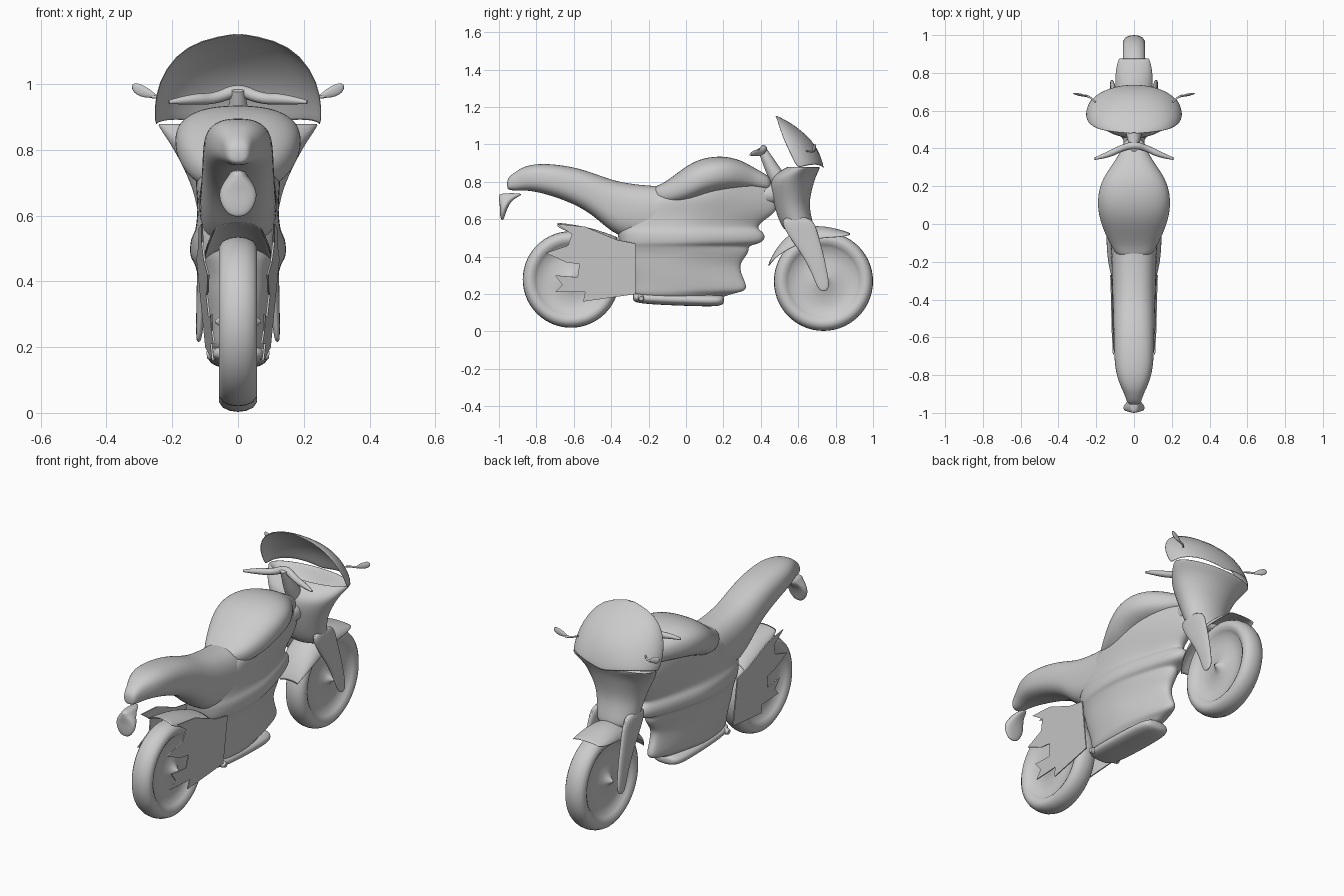
import bpy, bmesh
from math import sin, cos, pi, copysign

cube = bpy.data.objects.get("Cube")
if cube:
    bpy.data.objects.remove(cube)

grey = bpy.data.materials.new("plain grey")
grey.use_nodes = True
grey.diffuse_color = (0.6, 0.6, 0.6, 1)
grey.node_tree.nodes["Principled BSDF"].inputs["Base Color"].default_value = (0.6, 0.6, 0.6, 1)


def add(name, bm, smooth=True, subsurf=0, thick=0.0):
    """Turn a bmesh into a finished object."""
    bmesh.ops.recalc_face_normals(bm, faces=bm.faces)
    mesh = bpy.data.meshes.new(name)
    bm.to_mesh(mesh)
    bm.free()
    mesh.materials.append(grey)
    if smooth:
        mesh.shade_smooth()
    ob = bpy.data.objects.new(name, mesh)
    bpy.context.collection.objects.link(ob)
    if thick:
        mod = ob.modifiers.new("thickness", 'SOLIDIFY')
        mod.thickness = thick
        mod.offset = 0
    if subsurf:
        mod = ob.modifiers.new("smooth", 'SUBSURF')
        mod.levels = mod.render_levels = subsurf


def skin(bm, rows, closed):
    """Join rows of points with quads."""
    rows = [[bm.verts.new(p) for p in row] for row in rows]
    for a, b in zip(rows, rows[1:]):
        n = len(a)
        for i in range(n if closed else n - 1):
            j = (i + 1) % n
            bm.faces.new((a[i], a[j], b[j], b[i]))
    return rows


def power(v, e):
    return copysign(abs(v) ** (2 / e), v)


def loft(name, axis, sections, e=2.4, taper=0.0, n=24):
    """Rounded sections (position, low, high, half width, x centre) along y or z."""
    rows = []
    for t, lo, hi, w, *xc in sections:
        ring = []
        for i in range(n):
            a = 2 * pi * i / n
            s = power(sin(a), e)
            x = (xc[0] if xc else 0) + w * power(cos(a), e) * (1 - taper * max(0, s))
            c = (lo + hi) / 2 + s * (hi - lo) / 2
            ring.append((x, c, t) if axis == 'z' else (x, t, c))
        rows.append(ring)
    bm = bmesh.new()
    rings = skin(bm, rows, True)
    bm.faces.new(rings[0])
    bm.faces.new(rings[-1])
    add(name, bm, subsurf=2)


def guard(name, stations):
    """Thin arched sheet from stations (y, z, half width, drop)."""
    rows = [[(w * sin(a), y, z - d * (1 - cos(a)))
             for a in (pi / 2 * k / 8 for k in range(-8, 9))] for y, z, w, d in stations]
    bm = bmesh.new()
    skin(bm, rows, False)
    add(name, bm, subsurf=1, thick=0.006)


def rod(name, points):
    """Tapered tube through points (x, y, z, radius)."""
    cu = bpy.data.curves.new(name, 'CURVE')
    cu.dimensions = '3D'
    cu.bevel_depth = 1
    cu.bevel_resolution = 4
    cu.use_fill_caps = True
    sp = cu.splines.new('NURBS')
    sp.points.add(len(points) - 1)
    for p, (x, y, z, r) in zip(sp.points, points):
        p.co = (x, y, z, 1)
        p.radius = r
    sp.use_endpoint_u = True
    sp.order_u = 3
    sp.use_smooth = True
    cu.materials.append(grey)
    ob = bpy.data.objects.new(name, cu)
    bpy.context.collection.objects.link(ob)


# Wheels: one turned profile with a recessed disc and pointed hub
def wheel(name, y, z, radius):
    half = [(0.004, .07), (.02, .05), (.045, .032), (.12, .027), (.18, .03), (.195, .046),
            (.215, .058), (.235, .058), (.252, .046), (.262, .024)]
    prof = half + [(.265, 0)] + [(r, -x) for r, x in reversed(half)]
    k = radius / .265
    rows = [[(x, y + r * k * cos(a), z + r * k * sin(a)) for r, x in prof]
            for a in (2 * pi * i / 56 for i in range(57))]
    bm = bmesh.new()
    skin(bm, rows, False)
    bmesh.ops.remove_doubles(bm, verts=bm.verts, dist=0.0002)
    add(name, bm)


wheel("front_wheel", .735, .268, .265)
wheel("rear_wheel", -.615, .278, .258)

# Engine and frame mass with ridged front
loft("engine_body", 'z', [
    (.175, -.26, .2, .075), (.2, -.29, .23, .088), (.215, -.3, .325, .095), (.25, -.3, .325, .1),
    (.3, -.31, .3, .108), (.36, -.33, .285, .115), (.41, -.34, .33, .122), (.44, -.35, .34, .13),
    (.46, -.355, .335, .137), (.475, -.36, .425, .15), (.53, -.37, .425, .148),
    (.55, -.37, .375, .132), (.59, -.375, .41, .127), (.64, -.37, .49, .125),
    (.7, -.3, .5, .132), (.75, -.16, .48, .125), (.79, -.02, .46, .11), (.82, .08, .44, .09)],
    e=3, taper=.6)

# Fuel tank
loft("fuel_tank", 'y', [
    (-.18, .7, .775, .08), (-.13, .67, .785, .115), (-.05, .67, .845, .155), (.03, .69, .905, .185),
    (.12, .73, .935, .197), (.22, .75, .938, .18), (.31, .76, .91, .12), (.38, .76, .865, .07),
    (.46, .75, .825, .05)])

# Seat and raised tail with a narrow round tip
loft("seat_tail", 'y', [
    (-.957, .765, .805, .022), (-.945, .755, .83, .038), (-.9, .752, .862, .05),
    (-.86, .755, .885, .072), (-.77, .742, .902, .104), (-.6, .685, .882, .108),
    (-.48, .61, .842, .11), (-.37, .5, .8, .115), (-.2, .48, .778, .12), (-.08, .5, .778, .12),
    (.06, .5, .78, .11)], e=2.5)

# Tail lamp hanging under the tail
loft("tail_lamp", 'z', [
    (.595, -.99, -.975, .022), (.63, -.995, -.965, .052), (.67, -.995, -.95, .06),
    (.7, -1.0, -.93, .045), (.72, -1.0, -.9, .03), (.74, -1.0, -.86, .02)])

# Belly pan
loft("belly_pan", 'y', [
    (-.285, .17, .2, .05), (-.27, .15, .21, .085), (-.1, .14, .205, .092), (.1, .133, .2, .09),
    (.18, .135, .195, .08), (.205, .15, .19, .05)])

# Front cowl, dished on top
loft("front_cowl", 'z', [
    (.52, .54, .69, .11), (.58, .5, .68, .118), (.66, .475, .66, .132), (.72, .46, .665, .155),
    (.78, .45, .68, .185), (.83, .46, .695, .215), (.875, .53, .72, .247), (.885, .55, .71, .245),
    (.83, .55, .68, .16), (.79, .59, .65, .06)], e=2.0)

# Steering neck
rod("steering_neck", [(0, .4, .72, .05), (0, .45, .74, .06), (0, .53, .74, .06)])

# Windshield: arched rows between a centre line and a rear edge
centre = [(.738, .862), (.72, .94), (.675, 1.02), (.595, 1.09), (.53, 1.13), (.48, 1.153)]
edge = [(.25, .595, .872), (.255, .57, .925), (.242, .53, 1.005), (.192, .5, 1.087),
        (.115, .487, 1.134), (.004, .478, 1.153)]
rows = []
for k, ((cy, cz), (ex, ey, ez)) in enumerate(zip(centre, edge)):
    lift = .025 if k == 0 else 0
    rows.append([(ex * sin(a), ey + (cy - ey) * cos(a),
                  ez + (cz - ez) * cos(a) + lift * abs(sin(2 * a)))
                 for a in (pi / 2 * i / 10 for i in range(-10, 11))])
bm = bmesh.new()
skin(bm, rows, False)
add("windshield", bm, subsurf=1, thick=0.004)

# Front fender and rear wheel guard
guard("front_fender", [
    (.44, .355, .05, .01), (.48, .44, .08, .04), (.55, .52, .092, .08), (.64, .562, .097, .08),
    (.74, .562, .098, .06), (.82, .542, .096, .04), (.878, .525, .078, .01)])
guard("rear_guard", [
    (-.69, .58, .07, .02), (-.6, .568, .088, .05), (-.5, .55, .1, .07), (-.36, .5, .11, .06)])

# Handlebar with central stem
rod("handlebar", [(-.21, .345, .945, .006), (-.14, .365, .955, .017), (-.07, .4, .955, .017),
                  (0, .42, .985, .02), (.07, .4, .955, .017), (.14, .365, .955, .017),
                  (.21, .345, .945, .006)])
rod("handlebar_stem", [(0, .4, .985, .02), (0, .43, .93, .03), (0, .47, .85, .04),
                       (0, .52, .77, .05)])

# Swingarm side outline with ragged rear edge (y, z)
outline = [(-.69, .575), (-.54, .56), (-.37, .49), (-.27, .47), (-.27, .2), (-.55, .16),
           (-.54, .21), (-.7, .21), (-.66, .25), (-.7, .3), (-.58, .29), (-.57, .36),
           (-.64, .37), (-.75, .42), (-.63, .46), (-.61, .52)]

for side, s in (("left", 1), ("right", -1)):
    bm = bmesh.new()
    bm.faces.new([bm.verts.new((s * (.076 + .1 * (z - .16) + .06 * (y + .55)), y, z))
                  for y, z in outline])
    add(side + "_swingarm_plate", bm, smooth=False, thick=0.006)

    # Fork leg tapering to the axle
    loft(side + "_fork_leg", 'z', [
        (.215, .725, .745, .005, s * .12), (.235, .7, .77, .01, s * .118),
        (.32, .67, .755, .014, s * .113), (.42, .615, .735, .016, s * .109),
        (.52, .54, .705, .018, s * .104), (.62, .49, .68, .024, s * .1)])

    # Mirror: thin stem ending in a flat paddle
    rod(side + "_mirror_stem", [(s * .205, .645, .965, .004), (s * .23, .675, .96, .005),
                                (s * .26, .68, .962, .006)])
    bm = bmesh.new()
    bmesh.ops.create_uvsphere(bm, u_segments=16, v_segments=10, radius=1)
    for v in bm.verts:
        x, y, z = v.co
        v.co = (s * (.285 + .038 * x), .684 + .007 * y + .008 * x,
                .977 + z * (.017 + .007 * x) + .014 * x)
    add(side + "_mirror", bm)

    # Foot peg
    rod(side + "_foot_peg", [(s * .06, -.24, .18, .018), (s * .08, -.24, .178, .02),
                             (s * .095, -.24, .176, .012)])
